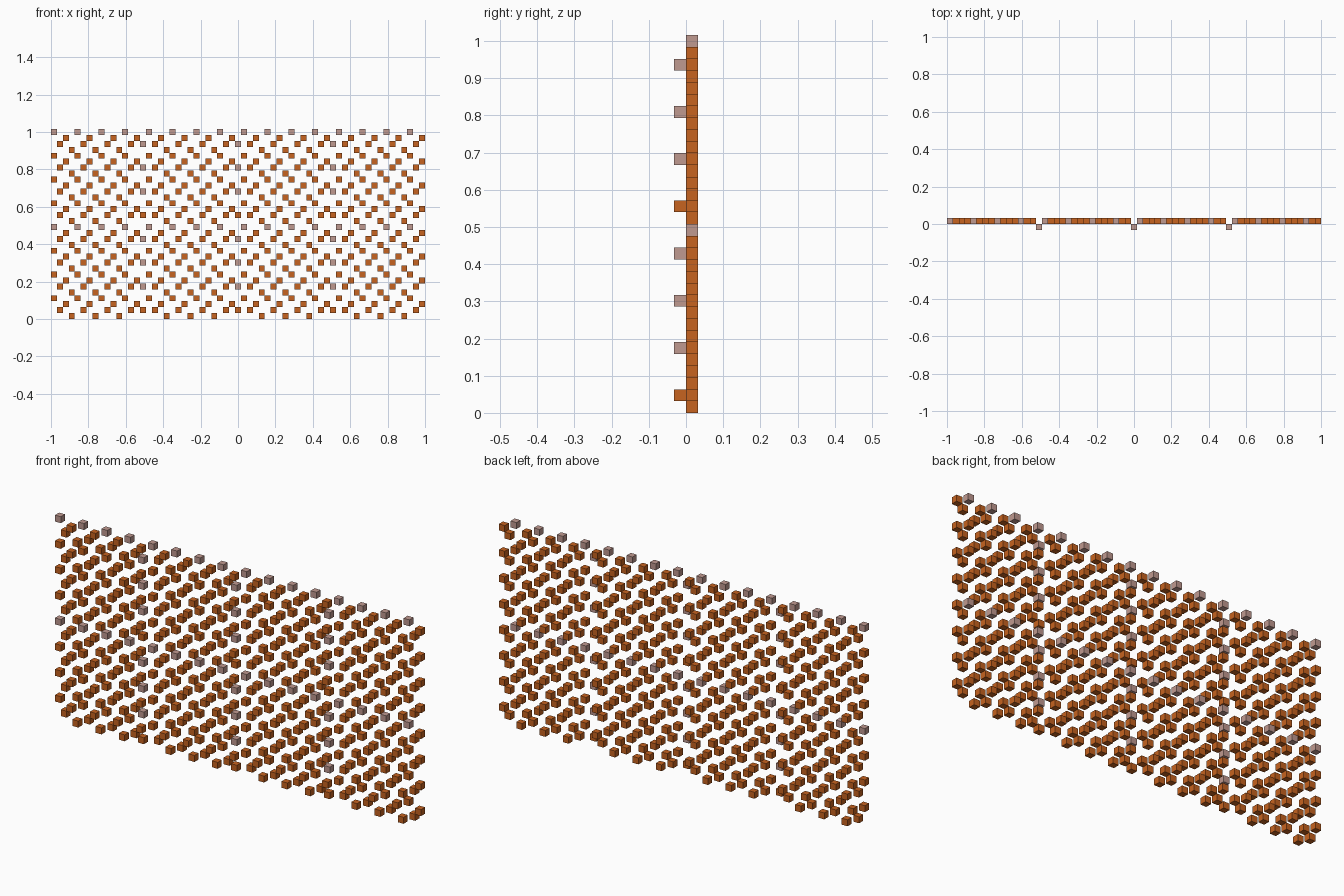
import bpy
import bmesh
from mathutils import Matrix, Vector

if "Cube" in bpy.data.objects:
    bpy.data.objects.remove(bpy.data.objects["Cube"], do_unlink=True)

COLUMNS, ROWS = 63, 32
CELL = 2 / COLUMNS
WEAVE = (3, 1, 2, 0)          # row offset of each column within a four-cell repeat
RIB_SPACING = 16              # every sixteenth column is a raised rib
BACK, FRONT = 0.5, -0.5       # layer centres in cells


def make_material(name, colour):
    mat = bpy.data.materials.new(name)
    mat.use_nodes = True
    mat.diffuse_color = (*colour, 1)
    mat.node_tree.nodes["Principled BSDF"].inputs["Base Color"].default_value = (*colour, 1)
    return mat


orange = make_material("burnt orange", (0.57, 0.125, 0.014))
pink = make_material("dusty pink", (0.53, 0.32, 0.28))


def make_blocks(name, cells, layer, material):
    """One object holding a small cube for every (column, row) cell."""
    bm = bmesh.new()
    for column, row in cells:
        centre = Vector((column + 0.5 - COLUMNS / 2, layer, row + 0.5)) * CELL
        bmesh.ops.create_cube(bm, size=CELL, matrix=Matrix.Translation(centre))
    mesh = bpy.data.meshes.new(name)
    bm.to_mesh(mesh)
    bm.free()
    mesh.materials.append(material)
    obj = bpy.data.objects.new(name, mesh)
    bpy.context.collection.objects.link(obj)


def is_rib(column):
    return column % RIB_SPACING == RIB_SPACING - 1


# Flat lattice of the back layer, with pink rows at the top and the middle
lattice = [(c, r) for c in range(COLUMNS) if not is_rib(c)
           for r in range(WEAVE[c % 4], ROWS, 4)]
pink_rows = (ROWS // 2 - 1, ROWS - 1)
make_blocks("lattice_blocks", [p for p in lattice if p[1] not in pink_rows], BACK, orange)
make_blocks("middle_row", [p for p in lattice if p[1] == pink_rows[0]], BACK, pink)
make_blocks("top_row", [p for p in lattice if p[1] == pink_rows[1]], BACK, pink)

# Raised ribs on the front: pink blocks, with an orange one at the foot of each half
ribs = [c for c in range(COLUMNS) if is_rib(c)]
for side, column in zip(("right", "middle", "left"), ribs):
    rib = [(column, r) for r in range(1, ROWS, 4)]
    make_blocks(side + "_rib", [p for p in rib if p[1] % 16 != 1], FRONT, pink)
    make_blocks(side + "_rib_feet", [p for p in rib if p[1] % 16 == 1], FRONT, orange)
